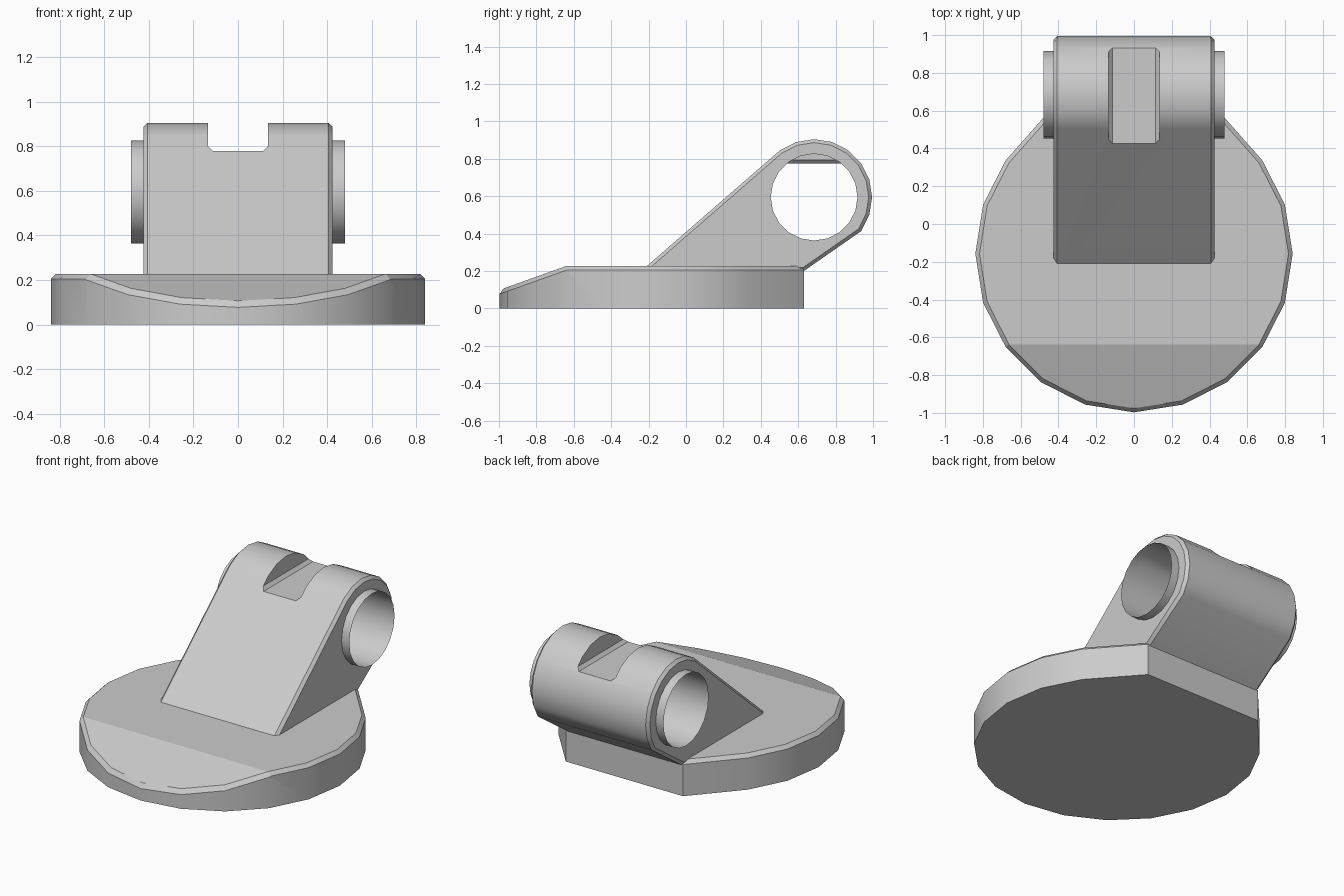
import bpy, bmesh
from math import radians, sin, cos
from mathutils import Vector, Matrix

if "Cube" in bpy.data.objects:
    bpy.data.objects.remove(bpy.data.objects["Cube"], do_unlink=True)

grey = bpy.data.materials.new("plain grey")
grey.use_nodes = True
grey.diffuse_color = (0.6, 0.6, 0.6, 1)
grey.node_tree.nodes["Principled BSDF"].inputs["Base Color"].default_value = (0.6, 0.6, 0.6, 1)

AXLE_Y, AXLE_Z = 0.685, 0.595
LUG_R, BORE_R, BASE_R = 0.31, 0.232, 0.84
BASE_Y = -0.157
LUG_X, TUBE_X = 0.425, 0.48


def arc(cx, cy, r, start, count, step=18):
    return [(cx + r * cos(radians(start + step * i)),
             cy + r * sin(radians(start + step * i))) for i in range(count)]


def prism(points, place, depth):
    """Closed prism: place() maps a 2D point and a depth to 3D."""
    bm = bmesh.new()
    near = bm.faces.new([bm.verts.new(place(p, depth[0])) for p in points])
    new = bmesh.ops.extrude_face_region(bm, geom=[near], use_keep_orig=True)["geom"]
    shift = Vector(place((0, 0), depth[1])) - Vector(place((0, 0), depth[0]))
    bmesh.ops.translate(bm, verts=[g for g in new if isinstance(g, bmesh.types.BMVert)], vec=shift)
    bmesh.ops.recalc_face_normals(bm, faces=bm.faces)
    return bm


def up(p, d):
    return (p[0], p[1], d)


def across(p, d):
    return (d, p[0], p[1])


def chamfer(bm, edges, size):
    bmesh.ops.bevel(bm, geom=edges, offset=size, segments=1, affect='EDGES', profile=0.5)


def make(name, bm):
    mesh = bpy.data.meshes.new(name)
    bm.to_mesh(mesh)
    bm.free()
    mesh.materials.append(grey)
    obj = bpy.data.objects.new(name, mesh)
    bpy.context.collection.objects.link(obj)
    return obj


def cut(obj, cutter):
    """Subtract the cutter and keep the result as plain geometry."""
    mod = obj.modifiers.new("cut", 'BOOLEAN')
    mod.operation, mod.solver, mod.object = 'DIFFERENCE', 'EXACT', cutter
    bpy.context.view_layer.update()
    graph = bpy.context.evaluated_depsgraph_get()
    mesh = bpy.data.meshes.new_from_object(obj.evaluated_get(graph))
    obj.modifiers.clear()
    obj.data = mesh
    bpy.data.objects.remove(cutter, do_unlink=True)


def smooth(obj, angle):
    bpy.ops.object.select_all(action='DESELECT')
    obj.select_set(True)
    bpy.context.view_layer.objects.active = obj
    bpy.ops.object.shade_smooth_by_angle(angle=radians(angle))
    obj.modifiers.new("weighted", 'WEIGHTED_NORMAL').keep_sharp = True


# Base disc: round outline with a flat back, sloped front and chamfered rim
outline = [(-0.42, 0.63)] + arc(0, BASE_Y, BASE_R, 144, 15) + [(0.42, 0.63)]
bm = prism(outline, up, (0, 0.227))
cutres = bmesh.ops.bisect_plane(bm, geom=bm.verts[:] + bm.edges[:] + bm.faces[:],
                                plane_co=(0, -0.64, 0.227), plane_no=(0, -0.358, 1),
                                clear_outer=True)
loop = [g for g in cutres["geom_cut"] if isinstance(g, bmesh.types.BMEdge)]
bmesh.ops.holes_fill(bm, edges=loop)
bmesh.ops.recalc_face_normals(bm, faces=bm.faces)
bm.normal_update()
rim = [e for e in bm.edges if len(e.link_faces) == 2
       and max(f.normal.z for f in e.link_faces) > 0.5
       and abs(min(f.normal.z for f in e.link_faces)) < 0.1]
chamfer(bm, rim, 0.022)
smooth(make("base", bm), 19)

# Leaning lug: rounded head on a tapering web, chamfered at both ends
profile = arc(AXLE_Y, AXLE_Z, LUG_R, -36, 10) + [(-0.24, 0.2), (0.63, 0.2)]
bm = prism(profile, across, (-LUG_X, LUG_X))
ends = [e for e in bm.edges if abs(e.verts[0].co.x - e.verts[1].co.x) < 0.001]
chamfer(bm, ends, 0.018)
lug = make("lug", bm)

# Notch cutter and a slightly larger copy that leaves a thin tray in the bore
def notch(name, grow):
    w, floor = 0.135 + grow, 0.78 - grow
    c = 0.02
    shape = [(-w, 1.1), (-w, floor + c), (-w + c, floor), (w - c, floor), (w, floor + c), (w, 1.1)]
    obj = make(name, prism(shape, lambda p, d: (p[0], d, p[1]), (0.2, 1.2)))
    obj.hide_render = True
    return obj


# Bore through the head
bore = make("bore_cutter", prism(arc(AXLE_Y, AXLE_Z, BORE_R, 0, 20), across, (-0.6, 0.6)))
bore.hide_render = True
cut(bore, notch("tray_cutter", 0.005))
cut(lug, bore)
cut(lug, notch("notch_cutter", 0))
smooth(lug, 30)

# Thin sleeve rings standing out of the bore on each side
for name, side in (("left_sleeve", 1), ("right_sleeve", -1)):
    bm = prism(arc(AXLE_Y, AXLE_Z, BORE_R, 0, 20), across, (side * LUG_X, side * TUBE_X))
    bmesh.ops.delete(bm, geom=[f for f in bm.faces if abs(f.normal.x) > 0.9], context='FACES_ONLY')
    smooth(make(name, bm), 30)
